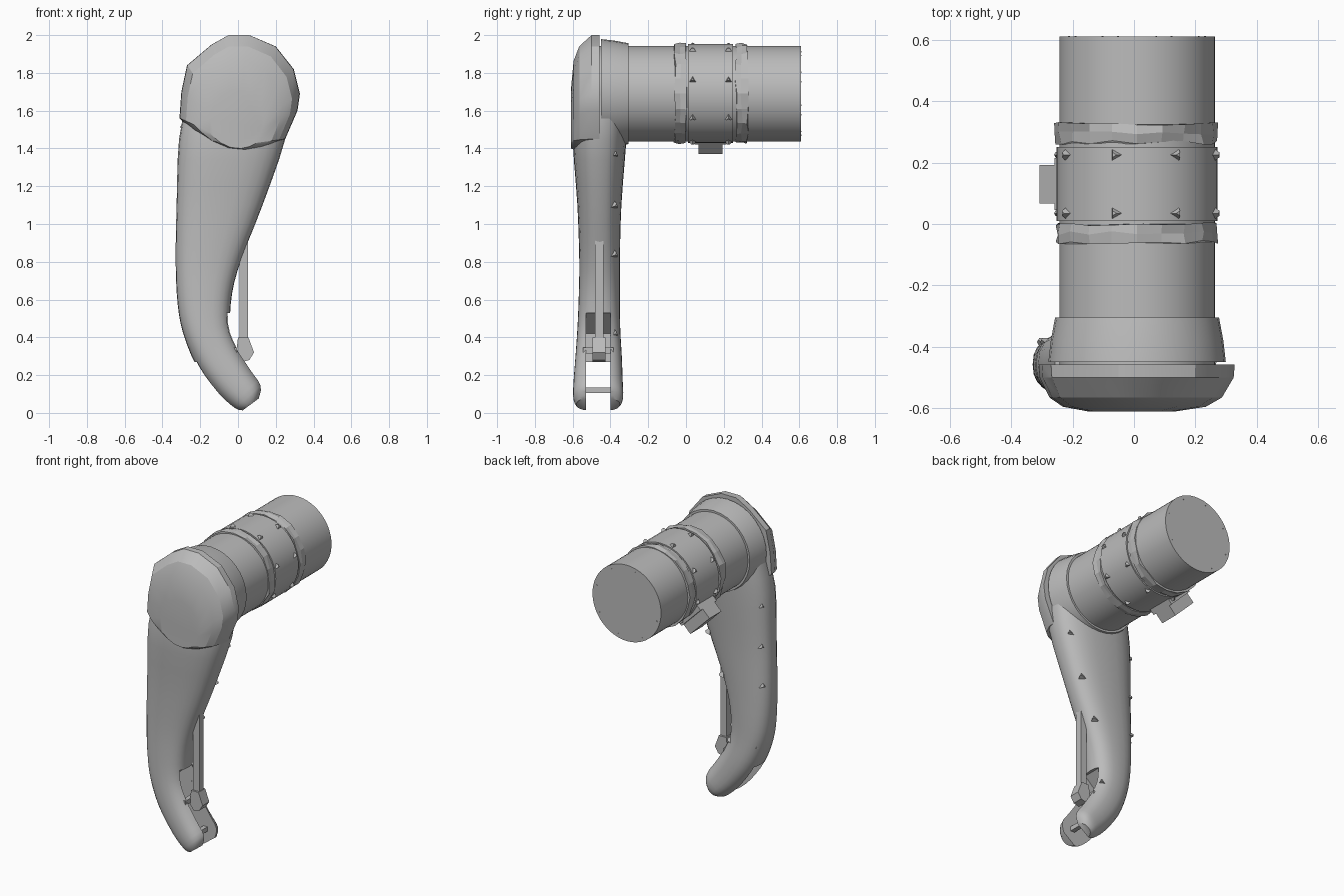
import bpy, bmesh, math, random
from mathutils import Vector, Matrix

random.seed(4)
if "Cube" in bpy.data.objects:
    bpy.data.objects.remove(bpy.data.objects["Cube"])

grey = bpy.data.materials.new("plain_grey")
grey.use_nodes = True
GREY = (0.5, 0.5, 0.5, 1)
grey.diffuse_color = GREY
grey.node_tree.nodes["Principled BSDF"].inputs["Base Color"].default_value = GREY
AXIS = Vector((0.01, 0, 1.69))      # motor axis runs along y


def finish(name, bm, angle=35):
    bmesh.ops.recalc_face_normals(bm, faces=bm.faces)
    mesh = bpy.data.meshes.new(name)
    bm.to_mesh(mesh)
    bm.free()
    mesh.materials.append(grey)
    ob = bpy.data.objects.new(name, mesh)
    bpy.context.collection.objects.link(ob)
    if angle:
        bpy.ops.object.select_all(action='DESELECT')
        bpy.context.view_layer.objects.active = ob
        ob.select_set(True)
        bpy.ops.object.shade_smooth_by_angle(angle=math.radians(angle))
    return ob


def loft(name, rings, angle=35):
    bm = bmesh.new()
    loops = [[bm.verts.new(p) for p in r] for r in rings]
    n = len(loops[0])
    for a, b in zip(loops, loops[1:]):
        for i in range(n):
            j = (i + 1) % n
            bm.faces.new((a[i], a[j], b[j], b[i]))
    bm.faces.new(loops[0])
    bm.faces.new(loops[-1])
    return finish(name, bm, angle)


def around(a, r, y):
    return AXIS + Vector((r * math.cos(a), y, r * math.sin(a)))


def turned(name, profile, sides=48, rough=0.0, angle=35):
    """Rings around the motor axis; profile is (y, radius)."""
    rings = []
    for y, r in profile:
        rings.append([around(math.tau * i / sides, r + random.uniform(-rough, rough),
                             y + random.uniform(-rough, rough)) for i in range(sides)])
    return loft(name, rings, angle)


def prism(name, outline, y0, y1):
    return loft(name, [[(x, y, z) for x, z in outline] for y in (y0, y1)], 0)


def block(name, size, matrix):
    bm = bmesh.new()
    bmesh.ops.create_cube(bm, size=1, matrix=matrix @ Matrix.Diagonal((*size, 1)))
    return finish(name, bm, 0)


def chip(name, pos, out, size):
    """Small three sided fastener remnant pointing outwards."""
    bm = bmesh.new()
    rot = Vector(out).to_track_quat('Z', 'Y').to_matrix().to_4x4()
    bmesh.ops.create_cone(bm, cap_ends=True, segments=3, radius1=size, radius2=size * 0.3,
                          depth=size, matrix=Matrix.Translation(pos) @ rot)
    return finish(name, bm, 0)


# Motor barrel with collar, clamp and two worn bands
turned("motor_barrel", [(-0.47, 0.253), (0.61, 0.253)], 64)
turned("collar", [(-0.45, 0.289), (-0.38, 0.281), (-0.305, 0.267)], 32)
turned("clamp_sleeve", [(0.01, 0.262), (0.25, 0.262)], 40)
for name, y0, y1 in (("front_band", -0.06, 0.0), ("rear_band", 0.265, 0.325)):
    turned(name, [(y0, 0.262), ((y0 + y1) / 2, 0.264), (y1, 0.264)], 20, 0.007, 0)
for k in range(8):
    a = math.tau * (k + 0.35) / 8
    out = (math.cos(a), 0, math.sin(a))
    for y in (0.035, 0.225):
        chip("clamp_screw", around(a, 0.263, y), out, 0.03)
    chip("end_screw", around(a, 0.23, 0.607), (0, 1, 0), 0.01)

# Connector box on the lower right of the clamp
place = Matrix.Translation(AXIS + Vector((0, 0.13, 0))) @ Matrix.Rotation(math.radians(45), 4, 'Y')
block("connector_box", (0.2, 0.125, 0.16), place @ Matrix.Translation((0, 0, -0.27)))
block("connector_base", (0.2, 0.17, 0.12), place @ Matrix.Translation((0, 0, -0.22)))

# Domed front cap, tapering towards a bottom anchor point
outline = [(-0.31, 1.56), (-0.3, 1.7), (-0.27, 1.84), (-0.14, 1.95), (-0.05, 2.0), (0.06, 2.0),
           (0.2, 1.94), (0.295, 1.82), (0.328, 1.69), (0.315, 1.6), (0.25, 1.45), (0.16, 1.41),
           (0.06, 1.39), (-0.06, 1.4), (-0.18, 1.45), (-0.26, 1.51)]
cap = [(-0.458, 1, 1), (-0.5, 0.99, 1), (-0.565, 0.88, 0.9), (-0.595, 0.73, 0.77), (-0.61, 0.45, 0.5)]
loft("front_cap", [[(-0.02 + (x + 0.02) * sx, y, 1.41 + (z - 1.41) * sz) for x, z in outline]
                   for y, sx, sz in cap], 25)

# Curved arm: (left x, z, right x, z, front y, back y) at each station
stations = [Vector(s) for s in (
    (-0.26, 1.68, 0.27, 1.68, -0.57, -0.30), (-0.312, 1.45, 0.25, 1.45, -0.598, -0.315),
    (-0.325, 1.1, 0.13, 1.1, -0.575, -0.342), (-0.33, 0.8, 0.02, 0.82, -0.565, -0.35),
    (-0.32, 0.58, -0.03, 0.64, -0.568, -0.35), (-0.29, 0.42, -0.04, 0.47, -0.575, -0.348),
    (-0.22, 0.25, 0.0, 0.35, -0.585, -0.34), (-0.11, 0.1, 0.07, 0.235, -0.595, -0.335),
    (-0.02, 0.02, 0.125, 0.15, -0.597, -0.333), (0.02, 0.01, 0.115, 0.08, -0.58, -0.35))]


def section(s, sides=28):
    ring = []
    for i in range(sides):
        a = math.tau * i / sides
        c, d = math.cos(a), math.sin(a)
        u = 0.5 + 0.5 * math.copysign(abs(c) ** 0.8, c)
        v = 0.5 + 0.5 * math.copysign(abs(d) ** 0.8, d)
        ring.append((s[0] + (s[2] - s[0]) * u, s[4] + (s[5] - s[4]) * v, s[1] + (s[3] - s[1]) * u))
    return ring


rings = []
for i in range(len(stations) - 1):
    p0, p1, p2 = stations[max(i - 1, 0)], stations[i], stations[i + 1]
    p3 = stations[min(i + 2, len(stations) - 1)]
    for t in (0, 1 / 3, 2 / 3):
        rings.append(section(p1 + (p2 - p0) * (t / 2) + (2 * p0 - 5 * p1 + 4 * p2 - p3) * (t * t / 2)
                             + (3 * p1 - p0 - 3 * p2 + p3) * (t ** 3 / 2)))
rings.append(section(stations[-1]))
arm = loft("arm", rings, 40)

# Slot that splits the lower arm into two prongs
slot = prism("slot_cutter", [(-0.4, -0.1), (0.4, -0.1), (0.4, 0.53), (-0.06, 0.53), (-0.18, 0.42),
                             (-0.17, 0.27), (-0.4, 0.27)], -0.53, -0.4)
slot.hide_render = True
slot.hide_viewport = True
cut = arm.modifiers.new("slot", 'BOOLEAN')
cut.operation = 'DIFFERENCE'
cut.object = slot
cut.solver = 'EXACT'

# Linkage rod, its lug and the cross pin between the prongs
block("linkage_rod", (0.045, 0.045, 0.6), Matrix.Translation((0.03, -0.46, 0.62)))
prism("rod_lug", [(0.0, 0.4), (0.055, 0.4), (0.085, 0.32), (0.06, 0.28), (0.02, 0.27), (-0.01, 0.31)],
      -0.495, -0.425)
block("rod_pin", (0.03, 0.16, 0.03), Matrix.Translation((-0.02, -0.465, 0.33)))
block("cross_pin", (0.03, 0.16, 0.03), Matrix.Translation((0.04, -0.465, 0.12)))

# Fastener remnants along the back edge of the arm
for z, left, right in ((1.37, -0.29, 0.19), (1.1, -0.29, 0.1), (0.84, -0.3, 0.0), (0.42, -0.25, -0.06)):
    chip("arm_screw", (right, -0.375, z), (1, 0.6, 0), 0.028)
    chip("arm_screw", (left, -0.385, z), (-1, 0.6, 0), 0.028)
for y in (-0.555, -0.375):
    chip("prong_screw", (0.09, y, 0.1), (1, 0, 0.3), 0.03)
